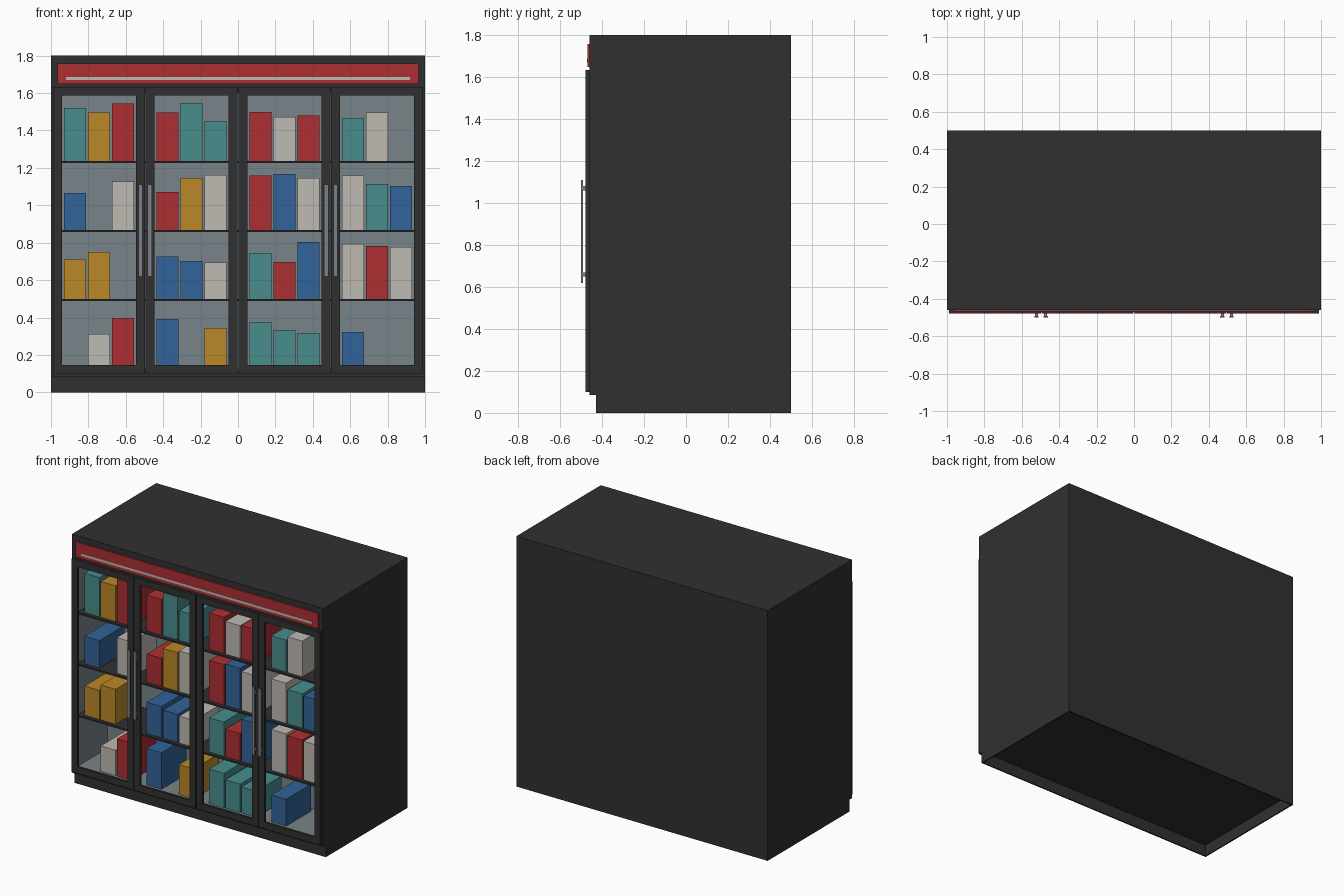
import bpy, bmesh

if "Cube" in bpy.data.objects:
    bpy.data.objects.remove(bpy.data.objects["Cube"])


def mat(name, r, g, b):
    m = bpy.data.materials.new(name)
    m.diffuse_color = (r, g, b, 1)
    m.use_nodes = True
    m.node_tree.nodes["Principled BSDF"].inputs["Base Color"].default_value = m.diffuse_color
    return m


DARK = mat("charcoal", 0.03, 0.03, 0.03)
RED = mat("red", 0.42, 0.028, 0.032)
WHITE = mat("warm_white", 0.52, 0.49, 0.45)
TEAL = mat("teal", 0.065, 0.27, 0.27)
YELLOW = mat("mustard", 0.50, 0.25, 0.02)
BLUE = mat("blue", 0.032, 0.125, 0.32)
LINER = mat("liner_grey", 0.19, 0.23, 0.25)
METAL = mat("handle_metal", 0.20, 0.22, 0.24)


def finish(name, bm, material):
    bmesh.ops.recalc_face_normals(bm, faces=bm.faces)
    me = bpy.data.meshes.new(name)
    bm.to_mesh(me)
    bm.free()
    me.materials.append(material)
    ob = bpy.data.objects.new(name, me)
    bpy.context.collection.objects.link(ob)
    return ob


def box(name, x0, x1, y0, y1, z0, z1, material):
    bm = bmesh.new()
    bmesh.ops.create_cube(bm, size=1)
    for v in bm.verts:
        v.co.x = x1 if v.co.x > 0 else x0
        v.co.y = y1 if v.co.y > 0 else y0
        v.co.z = z1 if v.co.z > 0 else z0
    return finish(name, bm, material)


def side_panel(name, x0, x1):
    # side wall with the toe-kick step cut into its profile
    profile = [(-0.43, 0), (0.5, 0), (0.5, 1.8), (-0.46, 1.8), (-0.46, 0.085), (-0.43, 0.085)]
    bm = bmesh.new()
    face = bm.faces.new([bm.verts.new((x0, y, z)) for y, z in profile])
    ext = bmesh.ops.extrude_face_region(bm, geom=[face])["geom"]
    for v in ext:
        if isinstance(v, bmesh.types.BMVert):
            v.co.x = x1
    return finish(name, bm, DARK)


def door_frame(name, cx, half, z0, z1, rail, y0, y1):
    # rectangular ring: outer and inner loops, front and back
    bm = bmesh.new()

    def loop(inset, y):
        a, b, c, d = cx - half + inset, cx + half - inset, z0 + inset, z1 - inset
        return [bm.verts.new(p) for p in ((a, y, c), (b, y, c), (b, y, d), (a, y, d))]

    rings = [loop(0, y0), loop(rail, y0), loop(rail, y1), loop(0, y1)]
    for k in range(4):
        p, q = rings[k], rings[(k + 1) % 4]
        for i in range(4):
            j = (i + 1) % 4
            bm.faces.new((p[i], p[j], q[j], q[i]))
    return finish(name, bm, DARK)


# Cabinet shell, open underneath
side_panel("left_side", -1, -0.99)
side_panel("right_side", 0.99, 1)
box("back_panel", -0.99, 0.99, 0.49, 0.5, 0, 1.8, DARK)
box("top_panel", -0.99, 0.99, -0.46, 0.49, 1.78, 1.8, DARK)
box("header", -0.99, 0.99, -0.46, -0.42, 1.60, 1.78, DARK)
box("base_floor", -0.99, 0.99, -0.46, 0.49, 0.085, 0.12, DARK)
box("kick_plate", -0.99, 0.99, -0.43, -0.42, 0, 0.085, DARK)

# Interior liner
FLOOR, BACK = 0.13, -0.10
box("liner_back", -0.97, 0.97, BACK, BACK + 0.02, FLOOR, 1.60, LINER)
box("liner_floor", -0.99, 0.99, -0.455, BACK + 0.02, 0.12, FLOOR, LINER)
box("liner_ceiling", -0.99, 0.99, -0.42, BACK + 0.02, 1.60, 1.61, LINER)
for s, n in ((-1, "left"), (1, "right")):
    xs = sorted((s * 0.97, s * 0.99))
    box(f"liner_{n}", *xs, -0.455, BACK + 0.02, FLOOR, 1.60, LINER)

# Shelves
TOPS = [1.238, 0.869, 0.50]
for i, z in enumerate(TOPS):
    box(f"shelf_{i + 1}", -0.97, 0.97, -0.44, BACK, z - 0.012, z, DARK)

# Header sign with light stripe
box("sign_panel", -0.966, 0.966, -0.469, -0.46, 1.648, 1.758, RED)
box("sign_stripe", -0.92, 0.92, -0.471, -0.469, 1.67, 1.687, WHITE)

# Doors
CENTRES = [-0.743, -0.2485, 0.2485, 0.743]
for i, cx in enumerate(CENTRES):
    door_frame(f"door_{i + 1}", cx, 0.2455, 0.10, 1.633, 0.047, -0.478, -0.46)

# Handles in pairs either side of the two door meetings
for i, hx in enumerate((-0.522, -0.472, 0.472, 0.522)):
    box(f"handle_{i + 1}", hx - 0.011, hx + 0.011, -0.50, -0.491, 0.62, 1.11, METAL)
    for j, hz in enumerate((0.66, 1.07)):
        box(f"handle_mount_{i + 1}_{j + 1}", hx - 0.008, hx + 0.008,
            -0.491, -0.478, hz - 0.01, hz + 0.01, METAL)

# Products: colour code per slot (dot = empty) and top heights, row by row
CODES = {"R": RED, "W": WHITE, "T": TEAL, "Y": YELLOW, "B": BLUE}
ROWS = [
    ("TYRRTTRWRTW.", [1.52, 1.495, 1.543, 1.495, 1.548, 1.452, 1.50, 1.473, 1.479, 1.468, 1.495]),
    ("B.WRYWRBWWTB", [1.067, 1.126, 1.072, 1.147, 1.163, 1.158, 1.168, 1.147, 1.158, 1.115, 1.104]),
    ("YY.BBWTRBWRW", [0.709, 0.751, 0.725, 0.703, 0.693, 0.746, 0.698, 0.805, 0.794, 0.783, 0.778]),
    (".WRB.YTTTB..", [0.313, 0.398, 0.393, 0.345, 0.377, 0.334, 0.318, 0.323]),
]
for r, (codes, heights) in enumerate(ROWS):
    base = (TOPS + [FLOOR])[r]
    tops = iter(heights)
    for i, c in enumerate(codes):
        if c == ".":
            continue
        x = CENTRES[i // 3] + (i % 3 - 1) * 0.1285
        box(f"product_{r + 1}_{i + 1}", x - 0.059, x + 0.059, -0.415, -0.13, base, next(tops), CODES[c])
